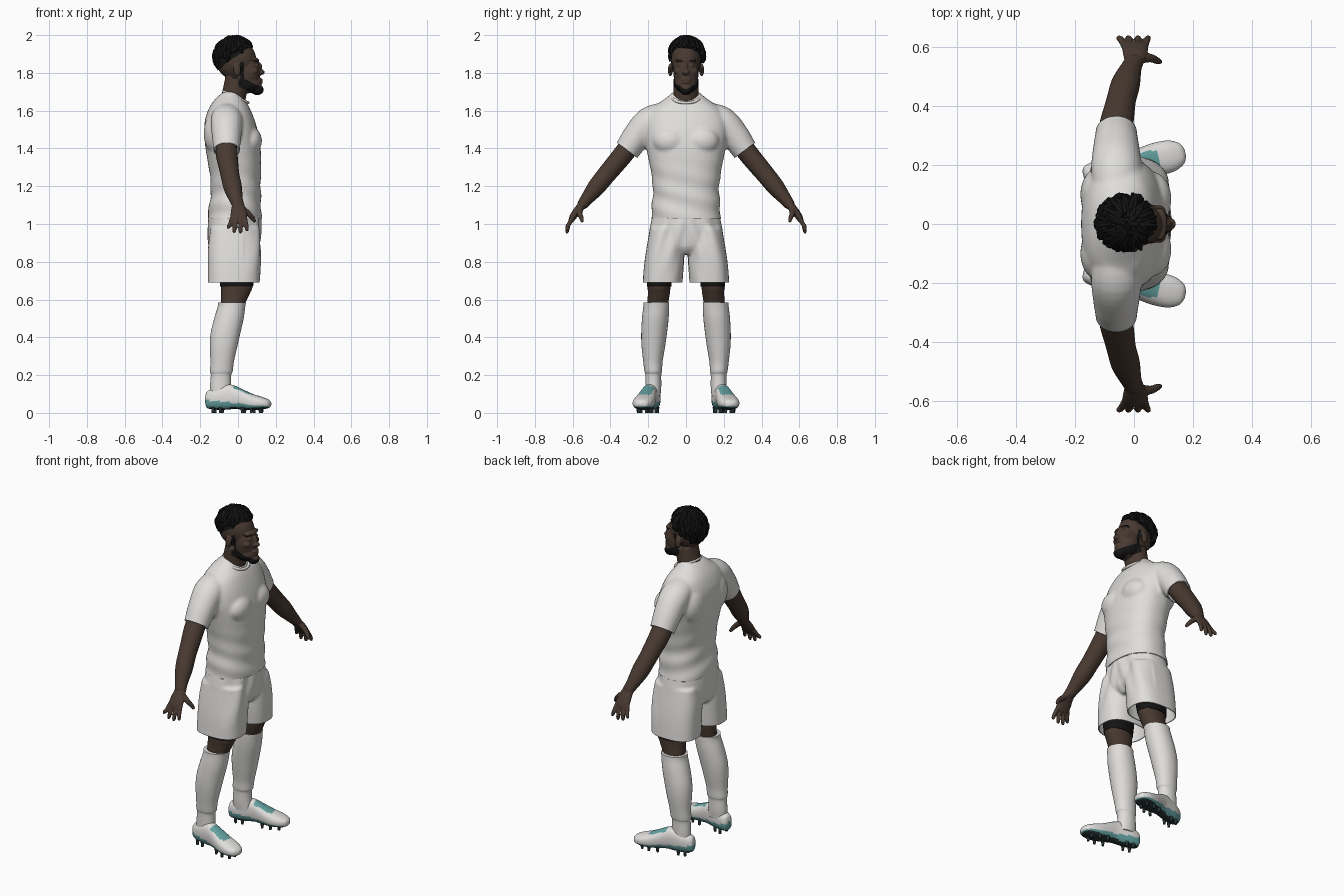
import bpy, bmesh, math, random
from mathutils import Vector, Matrix

if "Cube" in bpy.data.objects:
    bpy.data.objects.remove(bpy.data.objects["Cube"])

random.seed(4)


def mat(name, r, g, b):
    m = bpy.data.materials.new(name)
    m.diffuse_color = (r, g, b, 1)
    m.use_nodes = True
    m.node_tree.nodes["Principled BSDF"].inputs["Base Color"].default_value = m.diffuse_color
    return m


WHITE = mat("white_cloth", 0.74, 0.73, 0.71)
SKIN = mat("brown_skin", 0.066, 0.042, 0.031)
BLACK = mat("black_hair", 0.007, 0.007, 0.007)
TEAL = mat("teal_trim", 0.13, 0.36, 0.36)
SOLE = mat("dark_sole", 0.02, 0.035, 0.035)


def refine(rows, k=5):
    """Catmull-Rom interpolation of number tuples."""
    out = []
    for i in range(len(rows) - 1):
        a, b, c, d = (rows[max(i - 1, 0)], rows[i], rows[i + 1], rows[min(i + 2, len(rows) - 1)])
        for j in range(k):
            t = j / k
            out.append([0.5 * (2*q + (r - p)*t + (2*p - 5*q + 4*r - s)*t*t + (3*q - p - 3*r + s)*t**3)
                        for p, q, r, s in zip(a, b, c, d)])
    return out + [list(rows[-1])]


def loft(bm, rings, n, power=2.0):
    """Skin superellipse rings given as (centre, half axis u, half axis v)."""
    loops = []
    for c, u, v in rings:
        loop = []
        for i in range(n):
            a = 2 * math.pi * i / n
            ca, sa = math.cos(a), math.sin(a)
            loop.append(bm.verts.new(c + u * math.copysign(abs(ca) ** (2 / power), ca)
                                     + v * math.copysign(abs(sa) ** (2 / power), sa)))
        loops.append(loop)
    for p, q in zip(loops, loops[1:]):
        for i in range(n):
            bm.faces.new((p[i], p[(i + 1) % n], q[(i + 1) % n], q[i]))
    bm.faces.new(loops[0])
    bm.faces.new(loops[-1])


def stack(bm, rows, power=2.3, n=40):
    """Level sections (z, x0, x1, y0, y1)."""
    loft(bm, [(Vector(((a + b) / 2, (c + d) / 2, z)), Vector(((b - a) / 2, 0, 0)), Vector((0, (d - c) / 2, 0)))
              for z, a, b, c, d in refine(rows)], n, power)


def tube(bm, rows, n=20, k=5, ref=(1, 0, 0)):
    """Path points (x, y, z, radius u, radius v)."""
    rows = refine(rows, k)
    rings = []
    for i, r in enumerate(rows):
        t = (Vector(rows[min(i + 1, len(rows) - 1)][:3]) - Vector(rows[max(i - 1, 0)][:3])).normalized()
        v = t.cross(Vector(ref)).normalized()
        rings.append((Vector(r[:3]), v.cross(t) * r[3], v * r[4]))
    loft(bm, rings, n)


def blob(bm, c, r):
    bmesh.ops.create_uvsphere(bm, u_segments=24, v_segments=16, radius=1,
                              matrix=Matrix.Translation(c) @ Matrix.Diagonal((*r, 1)))


def finish(name, bm, mats, rule=None, voxel=0, smooth=4, mirror=False, cuts=(), wave=None, thick=0, xf=None):
    bmesh.ops.recalc_face_normals(bm, faces=bm.faces)
    me = bpy.data.meshes.new(name)
    bm.to_mesh(me)
    bm.free()
    ob = bpy.data.objects.new(name, me)
    bpy.context.collection.objects.link(ob)
    if voxel:  # blend the overlapping volumes into one skin
        m = ob.modifiers.new("blend", 'REMESH')
        m.mode, m.voxel_size = 'VOXEL', voxel
        m = ob.modifiers.new("soften", 'SMOOTH')
        m.factor, m.iterations = 0.5, smooth
        dg = bpy.context.evaluated_depsgraph_get()
        ob.data = bpy.data.meshes.new_from_object(ob.evaluated_get(dg))
        ob.modifiers.clear()
    me = ob.data
    me.name = name
    me.materials.clear()
    for m in mats:
        me.materials.append(m)
    bm = bmesh.new()
    bm.from_mesh(me)
    bm.normal_update()
    if wave:
        for v, off in [(v, v.normal * wave(v.co)) for v in bm.verts]:
            v.co += off
    for co, no, keep in cuts:
        fs = [f for f in bm.faces if keep(f.calc_center_median())]
        geom = list({e for f in fs for e in (*f.verts, *f.edges)}) + fs
        bmesh.ops.bisect_plane(bm, geom=geom, plane_co=co, plane_no=no, clear_outer=True)
    for f in bm.faces:
        f.material_index = rule(f.calc_center_median(), f.normal) if rule else 0
    if xf:
        bm.transform(xf)
    bm.to_mesh(me)
    bm.free()
    bpy.ops.object.select_all(action='DESELECT')
    bpy.context.view_layer.objects.active = ob
    ob.select_set(True)
    bpy.ops.object.shade_smooth_by_angle(angle=math.radians(50))
    if thick:
        m = ob.modifiers.new("cloth", 'SOLIDIFY')
        m.thickness, m.offset = thick, -1
    if mirror:
        m = ob.modifiers.new("pair", 'MIRROR')
        m.use_axis = (False, True, False)
    return ob


# shirt: trunk, chest and back swellings, sleeves
bm = bmesh.new()
stack(bm, [(z, a, b, -w, w) for z, a, b, w in (
    (0.99, -.167, .126, .187), (1.10, -.152, .122, .180), (1.20, -.144, .120, .176), (1.30, -.155, .122, .190),
    (1.40, -.172, .120, .210), (1.48, -.179, .108, .225), (1.55, -.175, .088, .220), (1.61, -.155, .064, .185),
    (1.65, -.130, .040, .130), (1.68, -.102, .018, .090), (1.70, -.075, 0, .070))])
for s in (1, -1):
    blob(bm, (0.065, s * .085, 1.44), (.062, .09, .075))
    blob(bm, (-.12, s * .1, 1.48), (.062, .09, .11))
    tube(bm, [(-.06, s * .10, 1.575, .075, .07), (-.06, s * .19, 1.545, .085, .078), (-.06, s * .26, 1.465, .078, .076),
              (-.06, s * .312, 1.39, .07, .068), (-.058, s * .36, 1.325, .068, .066)], 28)
sleeve_cuts = [((-.06, s * .312, 1.39), (0, s * .6, -.8), lambda c, s=s: c.y * s > .24 and c.z > 1.25) for s in (1, -1)]
finish("shirt", bm, [WHITE], voxel=.009, smooth=5, thick=.006,
       cuts=[((0, 0, 1.03), (0, 0, -1), lambda c: c.z < 1.15 and abs(c.y) < .24)] + sleeve_cuts,
       wave=lambda c: .003 * math.sin(55 * c.z + 14 * c.y + 9 * c.x) * max(0, min(1, (1.36 - c.z) * 5)))

# collar band
bpy.ops.mesh.primitive_torus_add(major_radius=.07, minor_radius=.008, major_segments=40, minor_segments=10,
                                 location=(-.012, 0, 1.672), rotation=(0, .43, 0))
collar = bpy.context.object
collar.name = "collar"
collar.scale = (1.03, 1.06, 1)
collar.data.materials.append(WHITE)
bpy.ops.object.shade_smooth_by_angle(angle=1)

# shorts
bm = bmesh.new()
stack(bm, [(1.06, -.155, .118, -.175, .175), (.96, -.161, .122, -.195, .195), (.88, -.155, .112, -.2, .2),
           (.84, -.12, .08, -.17, .17)])
for s in (1, -1):
    stack(bm, [(z, a, b, *sorted((s * c, s * d))) for z, a, b, c, d in (
        (.98, -.145, .11, .02, .19), (.88, -.158, .12, .008, .208), (.78, -.16, .12, .012, .222),
        (.65, -.16, .112, .022, .232))], 2.6)
finish("shorts", bm, [WHITE], voxel=.008, smooth=4, thick=.005,
       cuts=[((0, 0, .69), (0, 0, -1), lambda c: c.z < .8)],
       wave=lambda c: .004 * math.sin(70 * abs(c.y) + 25 * c.z) * max(0, min(1, (c.z - .7) * 4)) * (c.x > .03))

# legs, undershorts, socks
bm = bmesh.new()
stack(bm, [(.90, -.10, .085, .06, .19), (.69, -.09, .08, .08, .202), (.63, -.09, .062, .086, .202),
           (.57, -.092, .034, .096, .205), (.52, -.10, .02, .1, .21)], 2.1, 32)
finish("knee", bm, [SKIN], mirror=True)
bm = bmesh.new()
stack(bm, [(.89, -.108, .09, .055, .198), (.74, -.1, .088, .07, .207), (.67, -.095, .08, .078, .207)], 2.1, 32)
finish("undershorts", bm, [BLACK], mirror=True)
bm = bmesh.new()
stack(bm, [(.585, -.106, .042, .089, .224), (.56, -.108, .038, .089, .226), (.50, -.126, .030, .092, .233),
           (.42, -.145, .012, .101, .237), (.35, -.149, -.004, .111, .235), (.27, -.146, -.022, .124, .226),
           (.22, -.148, -.028, .127, .220), (.20, -.144, -.036, .131, .215), (.14, -.148, -.036, .131, .215),
           (.09, -.148, -.03, .135, .215)], 2.1, 32)
finish("sock", bm, [WHITE], mirror=True)

# boots with teal sole edge, laces and studs
bm = bmesh.new()
loft(bm, [(Vector((x, 0, (a + b) / 2)), Vector((0, w, 0)), Vector((0, 0, (b - a) / 2))) for x, w, a, b in refine([
    (-.176, .012, .05, .085), (-.165, .03, .025, .115), (-.12, .041, .017, .132), (-.06, .042, .017, .15),
    (-.02, .043, .021, .145), (.03, .05, .017, .122), (.08, .056, .014, .1), (.13, .053, .018, .084),
    (.165, .036, .026, .07), (.178, .012, .038, .056)], 8)], 40, 2.4)
for x, y in [(-.13, .024), (-.13, -.024), (-.09, .024), (-.09, -.024), (.03, .03), (.03, -.03),
             (.08, .034), (.08, -.034), (.125, .02), (.125, -.02)]:
    bmesh.ops.create_cone(bm, cap_ends=True, segments=10, radius1=.007, radius2=.01, depth=.03,
                          matrix=Matrix.Translation((x, y, .015)))


def boot_rule(c, n):
    if c.z < .017 or n.z < -.75:
        return 2
    if c.z < .052 - .1 * c.x or (-.02 < c.x < .085 and abs(c.y) < .032 and n.z > .45):
        return 1
    return 0


finish("boot", bm, [WHITE, TEAL, SOLE], boot_rule, mirror=True,
       xf=Matrix.Translation((0, .2025, 0)) @ Matrix.Rotation(.22, 4, 'Z'))

# arms and hands
bm = bmesh.new()
tube(bm, [(-.06, .27, 1.45, .055, .055), (-.06, .33, 1.372, .058, .054), (-.05, .385, 1.305, .053, .052),
          (-.042, .425, 1.257, .05, .05), (-.028, .475, 1.195, .049, .047), (-.01, .527, 1.13, .036, .034),
          (.002, .552, 1.098, .032, .028)])
tube(bm, [(0, .54, 1.11, .03, .024), (.003, .572, 1.075, .04, .021), (.004, .597, 1.04, .045, .019),
          (.004, .61, 1.015, .043, .014)])
for x0, x1, z1 in ((-.032, -.053, .975), (-.009, -.021, .953), (.014, .014, .95), (.037, .05, .962)):
    tube(bm, [(x0, .602, 1.03, .012, .012), ((x0 + x1) / 2, .622, .995, .0115, .0115),
              (x1 * .95, .629, z1 + .012, .0105, .0105), (x1, .629, z1, .006, .006)], 12)
tube(bm, [(.02, .56, 1.085, .018, .016), (.055, .562, 1.055, .015, .015), (.078, .553, 1.03, .012, .012),
          (.09, .548, 1.01, .008, .008)], 12, ref=(0, 1, 0))
finish("arm", bm, [SKIN], voxel=.0045, smooth=3, mirror=True)

# head and neck
bm = bmesh.new()
tube(bm, [(-.045, 0, 1.58, .07, .075), (-.022, 0, 1.68, .065, .068), (-.005, 0, 1.77, .062, .066)], 28)
for c, r in (((-.01, 0, 1.868), (.107, .08, .106)), ((.05, 0, 1.80), (.069, .067, .105)),
             ((.055, 0, 1.742), (.07, .061, .05)), ((.102, 0, 1.712), (.034, .034, .03)),
             ((.121, 0, 1.803), (.021, .021, .014)), ((.112, 0, 1.826), (.017, .011, .03)),
             ((.115, 0, 1.764), (.016, .028, .009)), ((.116, 0, 1.75), (.016, .025, .009)),
             ((.088, 0, 1.866), (.025, .056, .014))):
    blob(bm, c, r)
for s in (1, -1):
    blob(bm, (-.005, s * .083, 1.815), (.02, .013, .034))
    blob(bm, (.083, s * .042, 1.808), (.025, .022, .02))
    blob(bm, (.098, s * .03, 1.84), (.013, .014, .009))

SCALP = Vector((-.018, .003, 1.885))


def hairline(phi):
    return math.radians(100 - 38 * math.cos(phi) - (10 if math.sin(phi) < -.2 else 0))


def head_rule(c, n):
    d = c - SCALP
    if d.length and d.angle(Vector((0, 0, 1))) < hairline(math.atan2(d.y, d.x)) + .05 and abs(c.y) < .083:
        return 1
    jaw = c.z - (1.765 - .52 * c.x)
    if c.x > .0 and -.035 < jaw < .022 and c.z < 1.765 and (abs(c.y) > .035 or c.x > .07):
        return 1
    if .012 < c.x < .032 and 1.75 < c.z < 1.86 and abs(c.y) > .05:
        return 1
    return int(c.x > .07 and .018 < abs(c.y) < .055 and 1.861 < c.z < 1.869)


finish("head", bm, [SKIN, BLACK], head_rule, voxel=.0042, smooth=3)

# short twisted locks fanned from the crown
bm = bmesh.new()
for i in range(190):
    phi = i * 2.39996
    end = hairline(phi) * random.uniform(.45, 1.04)
    start = max(0.02, end - random.uniform(.6, 1.1))
    lift, sway = random.uniform(.97, 1.06), random.uniform(-.25, .25)
    rows = []
    for j in range(5):
        t = start + (end - start) * j / 4
        p = phi + sway * j / 4
        k = lift + .03 * math.sin(j * 2 + i) + (.03 if j == 4 else 0)
        r = (.011, .013, .012, .011, .006)[j]
        rows.append((SCALP.x + .1 * k * math.sin(t) * math.cos(p), SCALP.y + .09 * k * math.sin(t) * math.sin(p),
                     SCALP.z + .098 * k * math.cos(t), r, r))
    tube(bm, rows, 7, 2, (-math.sin(phi), math.cos(phi), 0))
finish("hair_locks", bm, [BLACK])
